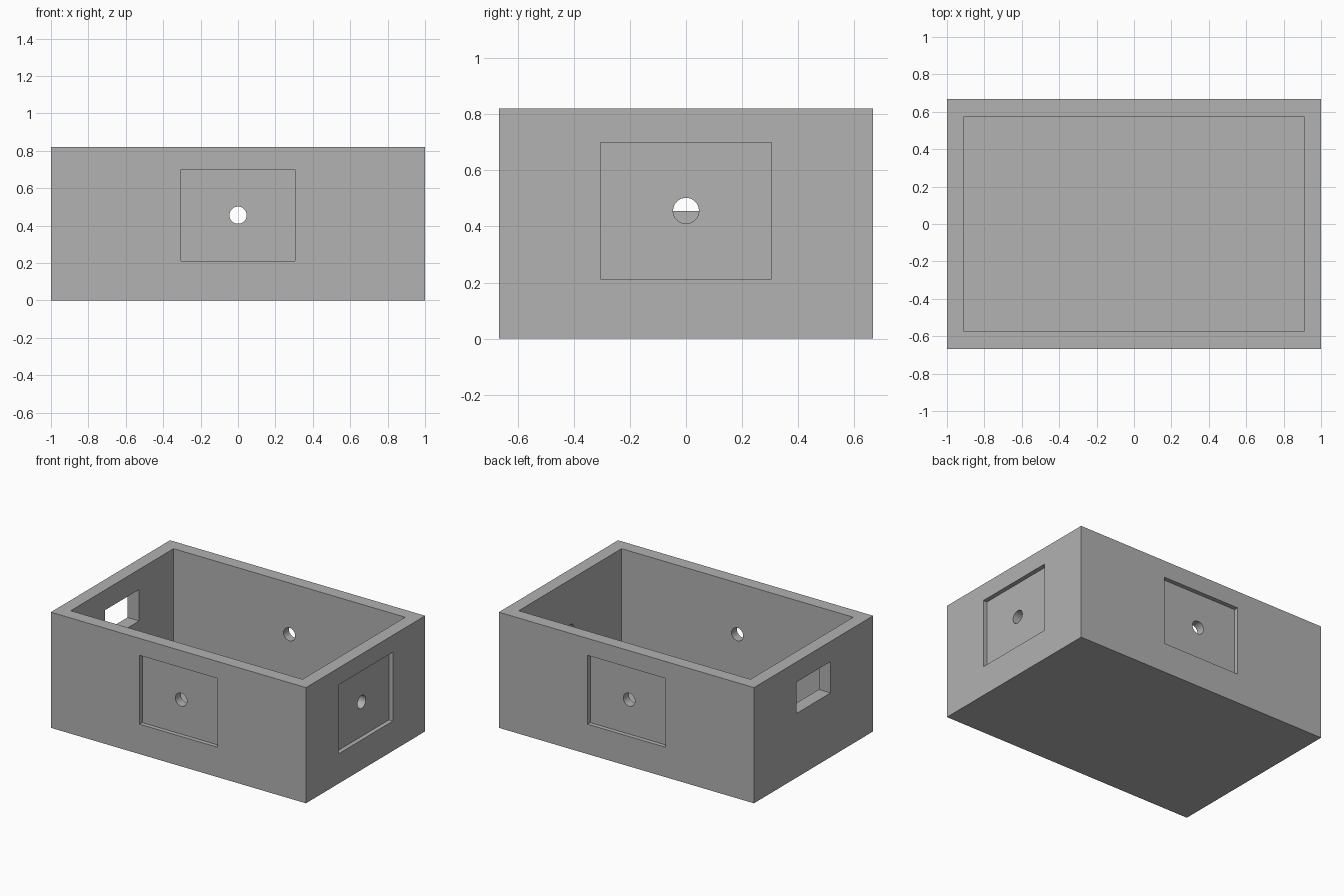
import bpy
from math import pi, radians

cube = bpy.data.objects.get("Cube")
if cube:
    bpy.data.objects.remove(cube, do_unlink=True)

# Overall dimensions
HALF_X, HALF_Y, HEIGHT = 1.0, 0.667, 0.82
WALL = 0.0915
MID_Z = (WALL + HEIGHT) / 2
RECESS_DEPTH = 0.0305
PANEL_W, PANEL_H = 0.61, 0.488
HOLE_R = 0.046

grey = bpy.data.materials.new("plain_grey")
grey.use_nodes = True
colour = (0.445, 0.445, 0.445, 1)
grey.diffuse_color = colour
grey.node_tree.nodes["Principled BSDF"].inputs["Base Color"].default_value = colour


def box(name, centre, size):
    bpy.ops.mesh.primitive_cube_add(size=1, location=centre)
    obj = bpy.context.object
    obj.name = name
    obj.scale = size
    bpy.ops.object.transform_apply(location=True, rotation=False, scale=True)
    obj.data.materials.append(grey)
    return obj


def hole(name, centre, rotation):
    bpy.ops.mesh.primitive_cylinder_add(
        vertices=48, radius=HOLE_R, depth=4 * WALL, location=centre, rotation=rotation)
    obj = bpy.context.object
    obj.name = name
    obj.data.materials.append(grey)
    return obj


def cut(target, cutter):
    cutter.hide_render = True
    mod = target.modifiers.new("cut", 'BOOLEAN')
    mod.operation = 'DIFFERENCE'
    mod.solver = 'EXACT'
    mod.object = cutter
    bpy.context.view_layer.objects.active = target
    bpy.ops.object.modifier_apply(modifier=mod.name)
    bpy.data.objects.remove(cutter, do_unlink=True)


# Open-topped shell
body = box("enclosure_body", (0, 0, HEIGHT / 2), (2 * HALF_X, 2 * HALF_Y, HEIGHT))
cut(body, box("cavity_cutter", (0, 0, WALL + 0.5),
              (2 * (HALF_X - WALL), 2 * (HALF_Y - WALL), 1)))

# Recessed panels with a round hole on the front and back walls
for side in (-1, 1):
    cut(body, box("panel_cutter", (0, side * HALF_Y, MID_Z),
                  (PANEL_W, 2 * RECESS_DEPTH, PANEL_H)))
    cut(body, hole("hole_cutter", (0, side * HALF_Y, MID_Z), (pi / 2, 0, 0)))

# The same panel on the +x wall
cut(body, box("panel_cutter", (HALF_X, 0, MID_Z),
              (2 * RECESS_DEPTH, PANEL_W, PANEL_H)))
cut(body, hole("hole_cutter", (HALF_X, 0, MID_Z), (0, pi / 2, 0)))

# Rectangular port through the -x wall
port_low, port_high = 0.455, 0.677
cut(body, box("port_cutter", (-HALF_X, 0, (port_low + port_high) / 2),
              (4 * WALL, 0.38, port_high - port_low)))

# Smooth hole walls, crisp box edges
bpy.ops.object.select_all(action='DESELECT')
body.select_set(True)
bpy.context.view_layer.objects.active = body
bpy.ops.object.shade_smooth_by_angle(angle=radians(30))
